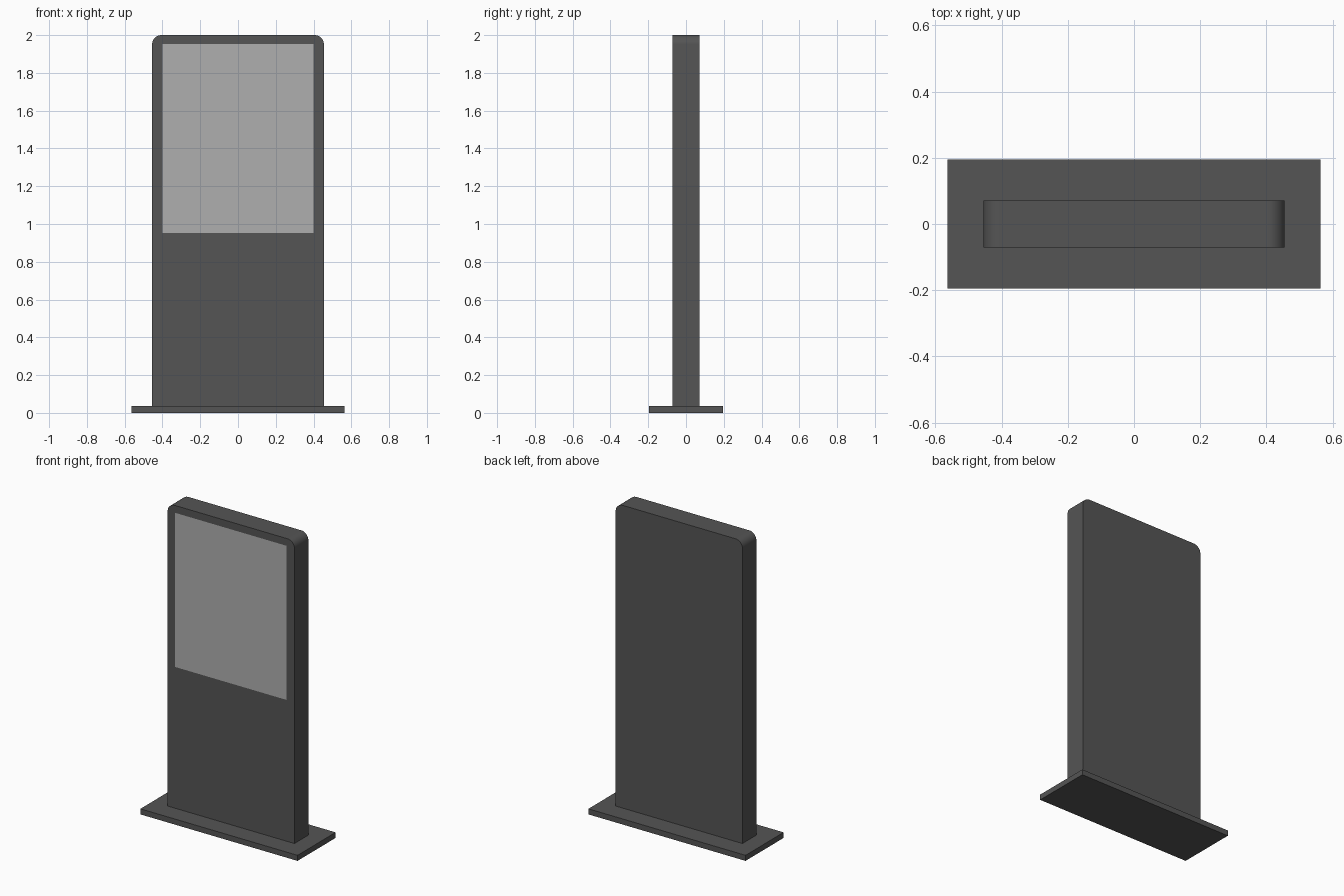
import bpy, bmesh, math

if "Cube" in bpy.data.objects:
    bpy.data.objects.remove(bpy.data.objects["Cube"])


def material(name, v):
    m = bpy.data.materials.new(name)
    m.diffuse_color = (v, v, v, 1)
    m.use_nodes = True
    m.node_tree.nodes["Principled BSDF"].inputs["Base Color"].default_value = m.diffuse_color
    return m


def make_object(name, bm, mat):
    bmesh.ops.recalc_face_normals(bm, faces=bm.faces)
    me = bpy.data.meshes.new(name)
    bm.to_mesh(me)
    bm.free()
    me.materials.append(mat)
    ob = bpy.data.objects.new(name, me)
    bpy.context.collection.objects.link(ob)
    return ob


def extruded(name, profile, half_depth, mat):
    """Extrude an x-z outline symmetrically along y."""
    bm = bmesh.new()
    face = bm.faces.new([bm.verts.new((x, -half_depth, z)) for x, z in profile])
    new = bmesh.ops.extrude_face_region(bm, geom=[face])["geom"]
    verts = [g for g in new if isinstance(g, bmesh.types.BMVert)]
    bmesh.ops.translate(bm, vec=(0, 2 * half_depth, 0), verts=verts)
    return make_object(name, bm, mat)


def rect(x, z0, z1):
    return [(-x, z0), (x, z0), (x, z1), (-x, z1)]


dark = material("dark_casing", 0.09)
light = material("display_grey", 0.43)

W, D, H, R, BASE = 0.455, 0.071, 2.0, 0.05, 0.036

# floor plate
extruded("base_plate", rect(0.564, 0, BASE), 0.195, dark)

# upright cabinet with rounded top corners
outline = [(-W, BASE), (W, BASE)]
for cx, start in ((W - R, 0), (R - W, 90)):
    for i in range(13):
        a = math.radians(start + 90 * i / 12)
        outline.append((cx + R * math.cos(a), H - R + R * math.sin(a)))
body = extruded("cabinet", outline, D, dark)
bpy.context.view_layer.objects.active = body
body.select_set(True)
bpy.ops.object.shade_smooth_by_angle(angle=math.radians(30))

# flush display panel on the front
bm = bmesh.new()
bm.faces.new([bm.verts.new((x, -D - 0.001, z)) for x, z in rect(0.4, 0.953, 1.953)])
screen = make_object("screen", bm, light)
if screen.data.polygons[0].normal.y > 0:
    screen.data.flip_normals()
